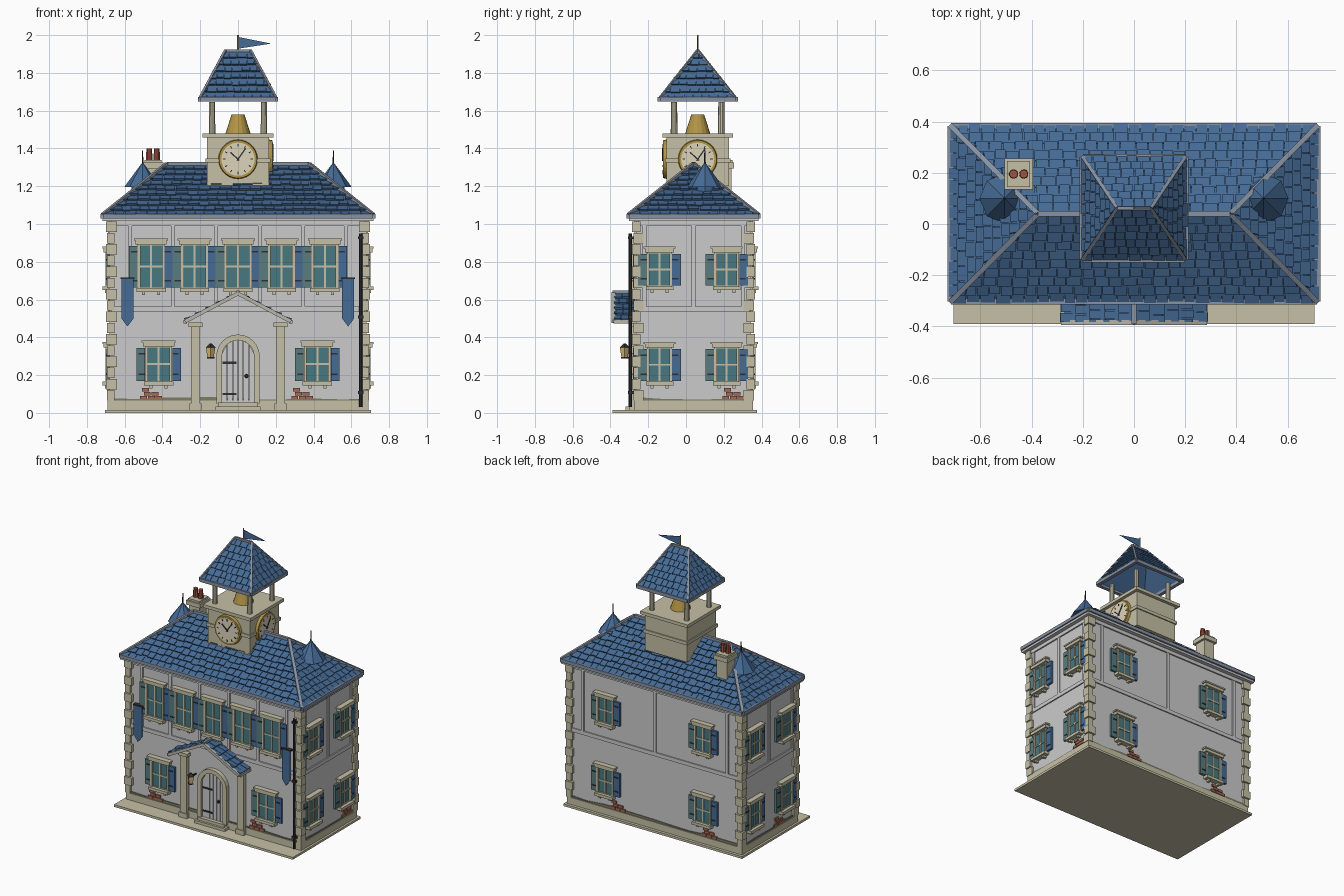
import bpy, bmesh, math, random
from collections import defaultdict
from mathutils import Matrix, Vector as V

if "Cube" in bpy.data.objects:
    bpy.data.objects.remove(bpy.data.objects["Cube"])

random.seed(4)
parts = defaultdict(bmesh.new)
I = Matrix.Identity(4)
YC = 0.04          # centre of the house in y
HX, HY = 0.68, 0.305

STONE, BLUE, TEAL = (.56, .53, .38, 1), (.06, .145, .30, 1), (.10, .20, .21, 1)
DARK, GOLD, TRIM = (.03, .03, .035, 1), (.45, .30, .06, 1), (.25, .29, .36, 1)
colours = dict(
    ground_slab=STONE, plinth=STONE, quoins=STONE, window_frames=STONE, door_arch=STONE,
    door_step=STONE, porch_pilasters=STONE, tower_body=STONE, tower_columns=STONE, chimney=STONE,
    clock_face=(.72, .66, .5, 1), window_glass=(.065, .19, .22, 1), left_shutters=TEAL,
    right_shutters=BLUE, main_roof=BLUE, tower_roof=BLUE, porch_roof=BLUE, turret_cones=BLUE,
    banners=BLUE, flag=BLUE, roof_trim=TRIM, hinges=DARK, drainpipe=DARK, clock_hands=DARK,
    spikes=DARK, lamp_frame=DARK, lamp_glass=(.8, .55, .2, 1), bell=GOLD, clock_rim=GOLD,
    flag_pole=GOLD, chimney_pots=(.35, .09, .05, 1), exposed_bricks=(.38, .14, .09, 1),
    plaster_edge=(.2, .2, .13, 1), porch_trim=(.48, .47, .42, 1))


def box(part, x0, x1, y0, y1, z0, z1, M=I):
    m = Matrix.Translation(((x0 + x1) / 2, (y0 + y1) / 2, (z0 + z1) / 2))
    s = Matrix.Diagonal((x1 - x0, y1 - y0, z1 - z0, 1))
    bmesh.ops.create_cube(parts[part], size=1, matrix=M @ m @ s)


def wbox(part, M, u, w, z0, z1, d0, d1):
    """Box on a wall: centre u, width w, from depth d0 out to d1."""
    box(part, u - w / 2, u + w / 2, -d1, -d0, z0, z1, M)


def cone(part, r1, r2, p, h, n=16, M=I, lying=False):
    rot = Matrix.Rotation(math.pi / 2, 4, 'X') if lying else I
    m = M @ Matrix.Translation(p) @ rot @ Matrix.Translation((0, 0, h / 2))
    bmesh.ops.create_cone(parts[part], cap_ends=True, segments=n, radius1=r1,
                          radius2=r2, depth=h, matrix=m)


def beam(part, p, q, w):
    p, q = V(p), V(q)
    m = Matrix.Translation((p + q) / 2) @ (q - p).to_track_quat('Z', 'Y').to_matrix().to_4x4()
    bmesh.ops.create_cube(parts[part], size=1, matrix=m @ Matrix.Diagonal((w, w, (q - p).length, 1)))


def solid(part, lower, upper):
    bm, n = parts[part], len(lower)
    a, b = [bm.verts.new(p) for p in lower], [bm.verts.new(p) for p in upper]
    bm.faces.new(a[::-1])
    bm.faces.new(b)
    for i in range(n):
        bm.faces.new((a[i], a[(i + 1) % n], b[(i + 1) % n], b[i]))


def prism(part, pts, d0, d1, M=I):
    solid(part, [M @ V((u, -d0, z)) for u, z in pts], [M @ V((u, -d1, z)) for u, z in pts])


def shingles(part, A, B, C, D, rows, tile, t=.013):
    """Cover slope A-B (eave) to C-D (ridge) with rows of tiles."""
    A, B, C, D = map(V, (A, B, C, D))
    e = (B - A).normalized()
    up = (D - A) - e * (D - A).dot(e)
    n = e.cross(up).normalized()
    W, l1, r1 = (B - A).length, (D - A).dot(e), (C - A).dot(e)
    solid(part, [p - n * .006 for p in (A, B, C, D)] if l1 < r1 else [p - n * .006 for p in (A, B, C)],
          [A, B, C, D] if l1 < r1 else [A, B, C])
    for r in range(rows):
        v0, v1 = r / rows, (r + 1) / rows
        lim = lambda u, v: min(max(u, l1 * v), W + (r1 - W) * v)
        u = l1 * v0 - tile * (.5 if r % 2 else 0)
        while u < W + (r1 - W) * v0 - .004:
            w = tile * random.uniform(.8, 1.2)
            a, b = u + .0015, u + w - .0015
            dv = random.uniform(-.012, .012) if r else 0
            q = [(lim(a, v0), v0 + dv), (lim(b, v0), v0 + dv), (lim(b, v1), v1), (lim(a, v1), v1)]
            if q[1][0] - q[0][0] > .004:
                k = t * random.uniform(.8, 1.15)
                if q[2][0] - q[3][0] < 1e-4:
                    q.pop()
                P = [A + e * x + up * v for x, v in q]
                solid(part, P, [p + n * (k if i < 2 else .002) for i, p in enumerate(P)])
            u += w


def hip_roof(part, hx, hy, cy, z0, z1, ridge, rows, tile, trim):
    c = [V((-hx, cy - hy, z0)), V((hx, cy - hy, z0)), V((hx, cy + hy, z0)), V((-hx, cy + hy, z0))]
    l, r = V((-ridge, cy, z1)), V((ridge, cy, z1))
    for s in ((c[0], c[1], r, l), (c[1], c[2], r, r), (c[2], c[3], l, r), (c[3], c[0], l, l)):
        shingles(part, *s, rows, tile)
    up = V((0, 0, .006))
    for p, q in ((c[0], l), (c[1], r), (c[2], r), (c[3], l), (l, r)):
        beam('roof_trim', p + up, q + up, trim)
    for i in range(4):
        beam('roof_trim', c[i], c[(i + 1) % 4], .024)


def window(M, u, z0, z1, w=.12):
    wbox('window_glass', M, u, w, z0, z1, 0, .01)
    for s in (-1, 1):
        wbox('window_frames', M, u + s * (w / 2 + .004), .014, z0, z1, 0, .022)
        sx = u + s * (w / 2 + .035)
        part = 'left_shutters' if s < 0 else 'right_shutters'
        wbox(part, M, sx, .046, z0 + .004, z1 - .008, 0, .016)
        for z in (z0 + .04, z1 - .04):
            wbox('hinges', M, sx - s * .006, .034, z - .004, z + .004, .014, .019)
    wbox('window_frames', M, u, .010, z0, z1, .005, .016)
    for f in (0, .5, 1):
        z = z0 + (z1 - z0) * f
        wbox('window_frames', M, u, w, z - .005, z + .005, .005, .016)
    wbox('window_frames', M, u, w + .045, z1, z1 + .026, 0, .032)
    wbox('window_frames', M, u, w + .06, z1 + .02, z1 + .03, 0, .037)
    wbox('window_frames', M, u, w + .035, z0 - .02, z0, 0, .038)
    for s in (-.04, .04):
        wbox('window_frames', M, u + s, .016, z0 - .035, z0 - .018, 0, .025)


# Walls, base and soffit
box('ground_slab', -.705, .705, -.39, .375, 0, .016)
box('plinth', -.69, .69, YC - .315, YC + .315, .015, .065)
box('walls', -HX, HX, YC - HY, YC + HY, .015, 1.03)
box('soffit', -.718, .718, YC - .343, YC + .343, 1.015, 1.04)

# Four wall frames: local x runs along the wall, -y points outward
def frame(x, y, deg):
    return Matrix.Translation((x, y, 0)) @ Matrix.Rotation(math.radians(deg), 4, 'Z')
F, R = frame(0, YC - HY, 0), frame(HX, YC, 90)
B, L = frame(0, YC + HY, 180), frame(-HX, YC, -90)

for M, half, posts, brick in ((F, HX, (-.57, -.345, -.115, .115, .345, .57), (-.47, .33)),
                              (R, HY, (-.26, 0, .26), (.2,)),
                              (B, HX, (-.57, 0, .57), (.42, -.3)), (L, HY, (-.26, 0, .26), (.1,))):
    wbox('wall_beams', M, 0, half * 2 - .02, .535, .562, 0, .008)
    wbox('wall_beams', M, 0, half * 2 - .02, .99, 1.02, 0, .01)
    for u in posts:
        wbox('wall_beams', M, u, .02, .562, .99, 0, .008)
    # ragged plaster edge and exposed bricks
    n = int(half * 16)
    top = [(half - 2 * half * i / n, .068 + random.uniform(.002, .017)) for i in range(n + 1)]
    prism('plaster_edge', [(-half, .06), (half, .06)] + top, 0, .005, M)
    for u in brick:
        for i, (du, z) in enumerate(((-.03, .072), (.012, .072), (.05, .072), (-.01, .093), (.03, .093), (-.02, .114))):
            wbox('exposed_bricks', M, u + du, .036, z, z + .017, 0, .010)

# Windows
for u in (-.46, -.23, 0, .23, .46):
    window(F, u, .66, .892)
for u in (-.42, .42):
    window(F, u, .165, .352)
for M, us in ((R, (-.18, .175)), (L, (-.175, .18)), (B, (-.385, .385))):
    for u in us:
        window(M, u, .165, .345, .11)
        window(M, u, .67, .85, .11)

# Corner quoins
for sx in (-1, 1):
    for sy in (-1, 1):
        for i in range(16):
            z, a = .065 + i * .0595, .06 if i % 2 else .045
            b, o = .105 - a, .02 if i % 2 else .014
            xs = sorted((sx * (HX + o), sx * (HX + .02 - a)))
            ys = sorted((YC + sy * (HY + o), YC + sy * (HY + .02 - b)))
            box('quoins', *xs, *ys, z, z + .055)

# Main roof, turrets and chimney
hip_roof('main_roof', .715, .343, YC, 1.042, 1.312, .375, 10, .052, .02)
for x in (-.505, .505):
    cone('turret_cones', .098, .002, (x, .1, 1.195), .13, 8)
    cone('turret_cones', .06, .06, (x, .1, 1.13), .07, 8)
    cone('spikes', .005, .003, (x, .1, 1.31), .08, 6)
box('chimney', -.49, -.41, .15, .24, 1.1, 1.3)
box('chimney', -.505, -.395, .135, .255, 1.295, 1.325)
box('chimney', -.495, -.405, .145, .245, 1.325, 1.338)
for x in (-.47, -.43):
    cone('chimney_pots', .018, .016, (x, .195, 1.335), .065, 10)

# Clock tower
TY = .062
box('tower_body', -.165, .165, TY - .165, TY + .165, 1.2, 1.46)
box('tower_body', -.173, .173, TY - .173, TY + .173, 1.325, 1.348)
box('tower_body', -.187, .187, TY - .187, TY + .187, 1.457, 1.48)
for sx in (-.137, .137):
    for sy in (-.125, .125):
        cone('tower_columns', .018, .016, (sx, TY + sy, 1.48), .165, 10)
cone('bell', .066, .034, (0, TY, 1.48), .1, 16)
hip_roof('tower_roof', .2, .2, TY, 1.66, 1.912, .065, 7, .045, .014)
for M in (frame(0, TY - .165, 0), frame(.165, TY, 90)):
    at = M @ Matrix.Translation((0, 0, 1.343))
    cone('clock_rim', .104, .1, (0, 0, 0), .018, 28, at, True)
    cone('clock_face', .088, .088, (0, 0, 0), .02, 28, at, True)
    for k in range(12):
        wbox('clock_hands', at @ Matrix.Rotation(k * math.pi / 6, 4, 'Y'), 0, .005, .066, .08, .018, .022)
    for deg, ln in ((-48, .055), (35, .07)):
        wbox('clock_hands', at @ Matrix.Rotation(math.radians(deg), 4, 'Y'), 0, .007, -.01, ln, .018, .024)

# Flag
cone('flag_pole', .005, .004, (0, TY, 1.9), .1, 8)
prism('flag', [(0, 1.928), (.175, 1.955), (0, 1.99)], -TY - .002, -TY + .002)

# Porch: pilasters, gable roof and trim
for s in (-1, 1):
    wbox('porch_pilasters', F, s * .225, .05, .016, .46, 0, .03)
    wbox('porch_pilasters', F, s * .225, .064, .016, .05, 0, .036)
    wbox('porch_pilasters', F, s * .225, .072, .455, .478, 0, .038)
    x, f, b = s * .28, -.382, -.265
    pts = [(x, b, .488), (x, f, .488), (0, f, .632), (0, b, .632)]
    if s > 0:
        pts = [pts[1], pts[0], pts[3], pts[2]]
    shingles('porch_roof', *pts, 5, .04)
    beam('porch_trim', (x, -.384, .484), (0, -.384, .632), .02)
    beam('porch_trim', (x, -.384, .482), (x, b, .482), .018)
beam('roof_trim', (0, -.39, .64), (0, -.265, .64), .018)

# Arched door with planks, hinges, handle and step
def arch(r, n=12):
    return [(r, .05)] + [(r * math.cos(a), .3 + r * math.sin(a)) for a in
                         (math.pi * i / n for i in range(n + 1))] + [(-r, .05)]
o, q = arch(.115), arch(.085)
for i in range(len(o) - 1):
    prism('door_arch', [o[i], o[i + 1], q[i + 1], q[i]], 0, .03, F)
for i in range(6):
    a, b = -.085 + i * .02834 + .0015, -.085 + (i + 1) * .02834 - .0015
    za, zb = (.3 + math.sqrt(max(0, .0853 ** 2 - u * u)) for u in (a, b))
    prism('door_planks', [(a, .05), (b, .05), (b, zb), (a, za)], 0, .014, F)
for z in (.1, .265):
    wbox('hinges', F, -.045, .075, z - .006, z + .006, .01, .018)
cone('hinges', .011, .008, (.045, -.012, .195), .016, 10, F, True)
wbox('door_step', F, 0, .24, .015, .035, 0, .055)
wbox('door_step', F, 0, .21, .03, .055, 0, .04)

# Wall lamp, banners and drainpipe
wbox('lamp_frame', F, -.145, .008, .335, .343, 0, .07)
cone('lamp_frame', .028, .006, (-.145, -.325, .345), .022, 4)
cone('lamp_glass', .017, .025, (-.145, -.325, .297), .048, 4)
cone('lamp_frame', .02, .02, (-.145, -.325, .288), .009, 4)
for x in (-.585, .583):
    prism('banners', [(x - .032, .5), (x, .457), (x + .032, .5), (x + .032, .712), (x - .032, .712)], .022, .028, F)
    wbox('spikes', F, x, .075, .71, .718, 0, .03)
cone('drainpipe', .01, .01, (.65, -.295, .03), .92, 10)
for z in (.1, .5, .92):
    wbox('drainpipe', F, .65, .03, z, z + .015, 0, .042)

# Turn the collected parts into objects
for name, bm in parts.items():
    bmesh.ops.recalc_face_normals(bm, faces=bm.faces)
    me = bpy.data.meshes.new(name)
    bm.to_mesh(me)
    bm.free()
    bpy.context.collection.objects.link(bpy.data.objects.new(name, me))
    if name in colours:
        mat = bpy.data.materials.new(name)
        mat.diffuse_color = colours[name]
        mat.use_nodes = True
        mat.node_tree.nodes["Principled BSDF"].inputs["Base Color"].default_value = mat.diffuse_color
        me.materials.append(mat)
